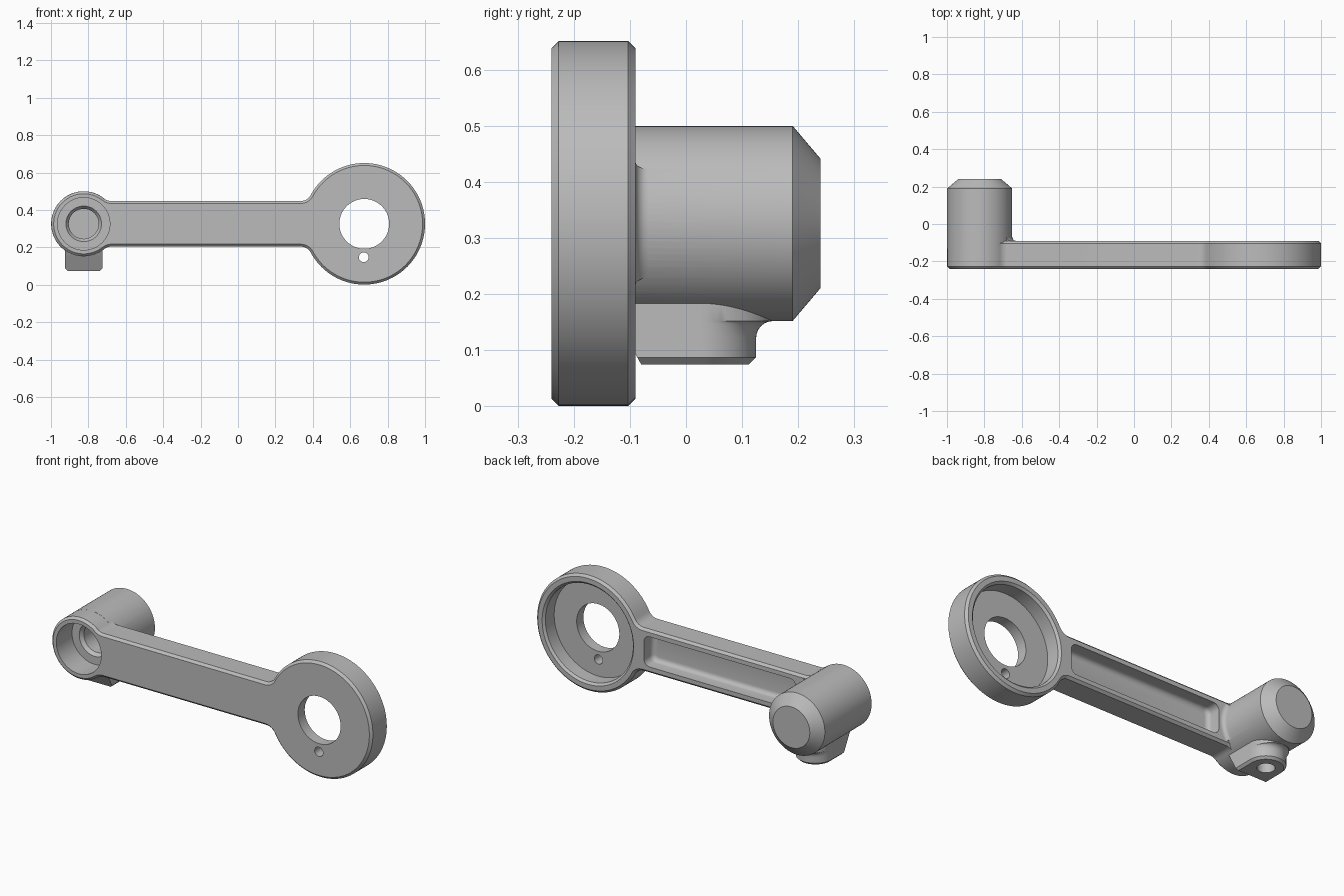
import bpy, bmesh
from math import sin, cos, pi, atan2, sqrt, radians

if "Cube" in bpy.data.objects:
    bpy.data.objects.remove(bpy.data.objects["Cube"], do_unlink=True)

grey = bpy.data.materials.new("light_grey")
grey.use_nodes = True
grey.diffuse_color = (0.5, 0.5, 0.5, 1)
grey.node_tree.nodes["Principled BSDF"].inputs["Base Color"].default_value = (0.5, 0.5, 0.5, 1)

CZ = 0.326                       # height of the arm's centre line
RING_X, RING_R = 0.675, 0.325    # large ring
HUB_X, HUB_R = -0.825, 0.174     # small hub
ARM_H, FILLET = 0.122, 0.06
FRONT, BACK, CH = -0.24, -0.09, 0.013


def loft(name, loops):
    """Skin closed loops of equal length and cap both ends."""
    bm = bmesh.new()
    rows = [[bm.verts.new(p) for p in loop] for loop in loops]
    n = len(rows[0])
    for a, b in zip(rows, rows[1:]):
        for i in range(n):
            j = (i + 1) % n
            bm.faces.new((a[i], a[j], b[j], b[i]))
    bm.faces.new(rows[0])
    bm.faces.new(rows[-1])
    bmesh.ops.recalc_face_normals(bm, faces=bm.faces)
    mesh = bpy.data.meshes.new(name)
    bm.to_mesh(mesh)
    bm.free()
    mesh.materials.append(grey)
    obj = bpy.data.objects.new(name, mesh)
    bpy.context.collection.objects.link(obj)
    return obj


def turned(name, x, profile, z=CZ, n=96):
    """Solid turned about a front-to-back axis; profile is (radius, y)."""
    return loft(name, [[(x + r * cos(2 * pi * i / n), y, z + r * sin(2 * pi * i / n))
                        for i in range(n)] for r, y in profile])


def arc(cx, cy, r, a0, a1, n, flip=1):
    """Arc points with the outward normal of the outline."""
    pts = []
    for i in range(n + 1):
        a = a0 + (a1 - a0) * i / n
        pts.append((cx + r * cos(a), cy + r * sin(a), flip * cos(a), flip * sin(a)))
    return pts


def body_outline():
    w = ARM_H + FILLET
    d1 = sqrt((RING_R + FILLET) ** 2 - w * w)
    d2 = sqrt((HUB_R + FILLET) ** 2 - w * w)
    t1, t2 = atan2(w, -d1), atan2(w, d2)
    half = arc(RING_X, 0, RING_R, 0, t1, 44)
    half += arc(RING_X - d1, w, FILLET, t1 - pi, -pi / 2, 8, -1)
    half += arc(HUB_X + d2, w, FILLET, -pi / 2, t2 - pi, 8, -1)
    half += arc(HUB_X, 0, HUB_R - 0.0005, t2, pi, 40)
    return half + [(x, -y, nx, -ny) for x, y, nx, ny in half[-2:0:-1]]


def rounded_slot(x0, x1, half, inset, y, r=0.035, n=6):
    """Rounded rectangle in the x-z plane."""
    r0 = r - inset
    corners = [(x1 - r, half - r), (x0 + r, half - r), (x0 + r, r - half), (x1 - r, r - half)]
    return [(cx + r0 * cos((q + i / n) * pi / 2), y, CZ + cz + r0 * sin((q + i / n) * pi / 2))
            for q, (cx, cz) in enumerate(corners) for i in range(n + 1)]


def lug_loop(z, inset=0, flare=0):
    """D-shaped section, round at the back, with a sloping front."""
    r = 0.1 - inset
    pts = [(HUB_X + r * cos(pi * i / 32), 0.025 + (r + flare) * sin(pi * i / 32), z)
           for i in range(33)]
    front = -0.08 - 0.55 * (z - 0.075)
    return pts + [(HUB_X - r, front, z), (HUB_X + r, front, z)]


# Arm plate with both round ends and chamfered edges
outline = body_outline()
body = loft("crank_arm", [[(x - c * nx, y, CZ + w - c * nw) for x, w, nx, nw in outline]
                          for c, y in ((CH, FRONT), (0, FRONT + CH), (0, BACK - CH), (CH, BACK))])

# Hub barrel reaching backwards
barrel = turned("hub_barrel", HUB_X, [(HUB_R, -0.13), (HUB_R, 0.19), (0.115, 0.24)])

# Small cove between barrel and arm
cove_r = 0.022
cove = [(0.16, -0.1), (HUB_R + cove_r, -0.1)]
cove += [(HUB_R + cove_r * (1 - sin(a * pi / 12)), BACK + cove_r * (1 - cos(a * pi / 12)))
         for a in range(7)]
cove += [(0.16, BACK + cove_r)]
cove_piece = loft("hub_cove", [[(HUB_X + r * cos(radians(a)), y, CZ + r * sin(radians(a)))
                                for r, y in cove] for a in range(-34, 35, 4)])

# Set-screw lug beneath the barrel
lug_loops = [lug_loop(0.075, 0.0125), lug_loop(0.0875)]
lug_loops += [lug_loop(0.122 + 0.03 * sin(a * pi / 12), 0, 0.03 * (1 - cos(a * pi / 12)))
              for a in range(7)]
lug = loft("screw_lug", lug_loops + [lug_loop(0.23, 0, 0.03)])

# Cutters: holes, ring recess, arm pocket, hub bore
hole = turned("ring_hole_cutter", RING_X, [(0.133, -0.3), (0.133, 0)])
pin_hole = turned("pin_hole_cutter", RING_X - 0.003, [(0.026, -0.3), (0.026, 0)], z=0.147, n=32)
recess = turned("ring_recess_cutter", RING_X,
                [(0.273, -0.18), (0.273, BACK - 0.012), (0.285, BACK), (0.285, 0)])
bore = turned("hub_bore_cutter", HUB_X,
              [(0.14, -0.3), (0.14, -0.1), (0.095, -0.0999), (0.08, -0.08), (0.08, 0.15)])
pocket_loops = [rounded_slot(-0.62, 0.325, 0.085, 0, 0)]
pocket_loops += [rounded_slot(-0.62, 0.325, 0.085, 0.025 * (1 - cos(a * pi / 10)),
                              -0.145 - 0.025 * sin(a * pi / 10)) for a in range(6)]
pocket = loft("arm_pocket_cutter", pocket_loops)
screw_hole = loft("screw_hole_cutter",
                  [[(HUB_X + 0.045 * cos(pi * i / 20), 0.025 + 0.045 * sin(pi * i / 20), z)
                    for i in range(40)] for z in (0, 0.3)])

# Join the solids, then cut the openings
bpy.context.view_layer.objects.active = body
steps = [(o, "UNION") for o in (barrel, cove_piece, lug)]
steps += [(o, "DIFFERENCE") for o in (hole, pin_hole, recess, pocket, bore, screw_hole)]
for tool, operation in steps:
    mod = body.modifiers.new(tool.name, "BOOLEAN")
    mod.operation = operation
    mod.solver = "EXACT"
    mod.object = tool
    bpy.ops.object.modifier_apply(modifier=mod.name)
    bpy.data.objects.remove(tool, do_unlink=True)

bpy.ops.object.select_all(action="DESELECT")
body.select_set(True)
bpy.ops.object.shade_smooth_by_angle(angle=radians(30))
